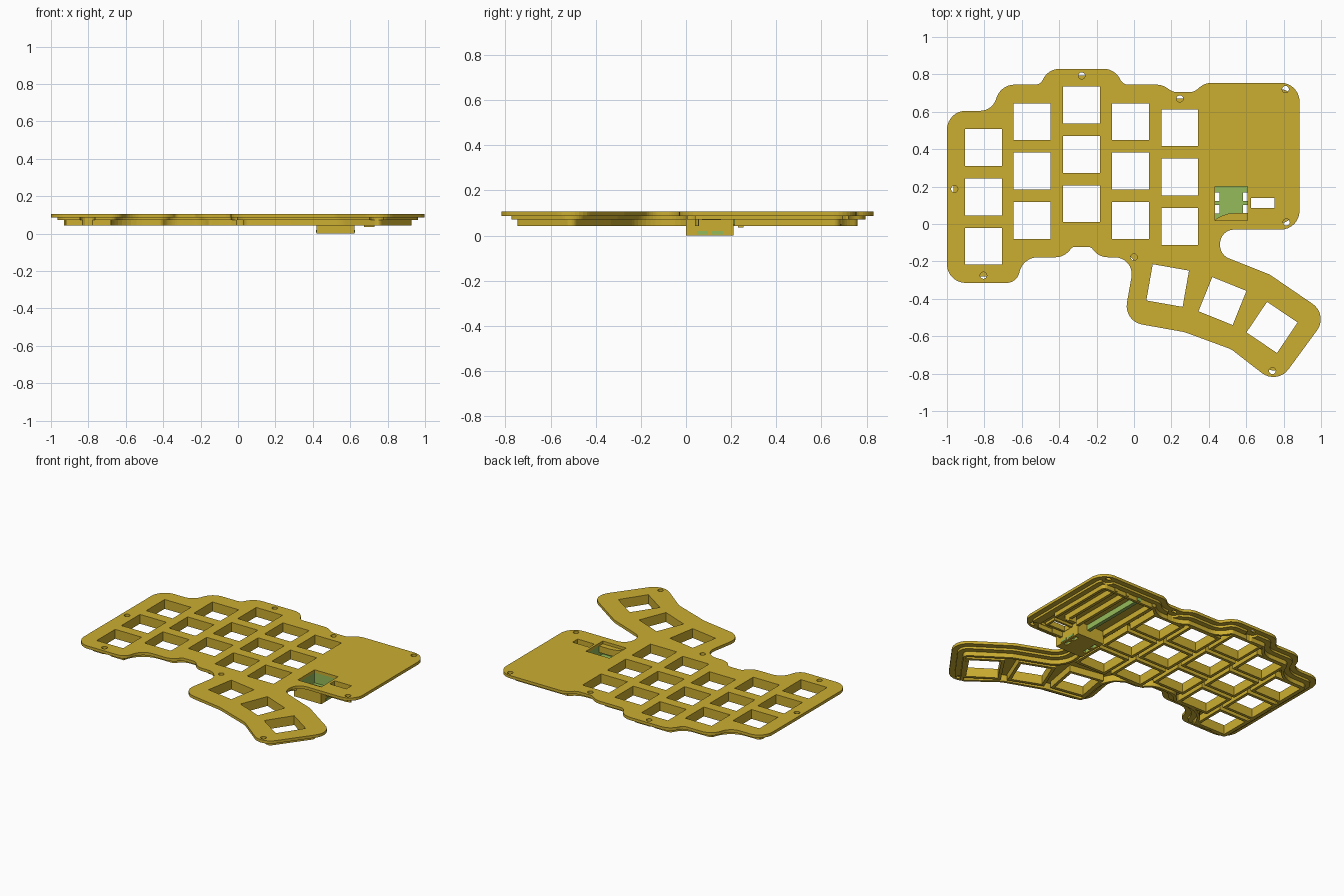
import bpy, bmesh, math
from mathutils import Vector

if "Cube" in bpy.data.objects:
    bpy.data.objects.remove(bpy.data.objects["Cube"])


def material(name, rgb):
    m = bpy.data.materials.new(name)
    m.diffuse_color = (*rgb, 1)
    m.use_nodes = True
    m.node_tree.nodes["Principled BSDF"].inputs["Base Color"].default_value = m.diffuse_color
    return m


GOLD = material("mustard", (0.60, 0.42, 0.03))
GREEN = material("leaf_green", (0.30, 0.50, 0.10))

# Plate outline, clockwise: corner x, corner y, fillet radius
OUTLINE = [
    (-1, .605, .1), (-.76, .605, .09), (-.71, .745, .1), (-.50, .745, .045),
    (-.46, .83, .1), (-.10, .83, .1), (-.06, .745, .045), (.15, .745, .1),
    (.21, .705, .06), (.32, .705, .06), (.38, .755, .1), (.885, .755, .1),
    (.885, -.03, .1), (.46, -.03, .075), (.46, -.165, .075), (.725, -.27, .1),
    (1.04, -.485, .1), (.765, -.86, .1), (.52, -.67, .1), (.27, -.578, .1),
    (-.055, -.52, .1), (.005, -.178, .09), (-.19, -.178, .1), (-.23, -.122, .03),
    (-.33, -.122, .03), (-.37, -.178, .1), (-.595, -.178, .1), (-.625, -.315, .07),
    (-1, -.315, .1)]


def outline(d=0, steps=8):
    """Filleted outline, moved inward by d."""
    out, n = [], len(OUTLINE)
    for i in range(n):
        x, y, r = OUTLINE[i]
        p = Vector((x, y))
        a = (p - Vector(OUTLINE[i - 1][:2])).normalized()
        b = (Vector(OUTLINE[(i + 1) % n][:2]) - p).normalized()
        turn = math.atan2(a.x * b.y - a.y * b.x, a.dot(b))
        s = 1 if turn < 0 else -1
        na = Vector((a.y, -a.x))
        c = p - a * r * math.tan(abs(turn) / 2) + na * s * r
        rad = r - s * d
        if s > 0:
            rad = max(rad, .002)
        for k in range(steps + 1):
            t = math.atan2(na.y, na.x) + turn * k / steps
            out.append((c.x - s * rad * math.cos(t), c.y - s * rad * math.sin(t)))
    return out


def rect(x0, x1, y0, y1):
    return [(x0, y0), (x1, y0), (x1, y1), (x0, y1)]


def circle(x, y, r, n=20):
    return [(x + r * math.cos(2 * math.pi * k / n),
             y + r * math.sin(2 * math.pi * k / n)) for k in range(n)]


def key_square(x, y, deg, half):
    c, s = math.cos(math.radians(deg)), math.sin(math.radians(deg))
    return [(x + c * u - s * v, y + s * u + c * v)
            for u, v in rect(-half, half, -half, half)]


def evaluated_mesh(ob):
    bpy.context.view_layer.update()
    dg = bpy.context.evaluated_depsgraph_get()
    return bpy.data.meshes.new_from_object(ob.evaluated_get(dg))


def slab(name, loops, z0, z1, mat, cutter=None):
    """Extrude nested loops (inner loops become holes) from z0 to z1."""
    cu = bpy.data.curves.new(name, 'CURVE')
    cu.dimensions, cu.fill_mode, cu.extrude = '2D', 'BOTH', (z1 - z0) / 2
    for pts in loops:
        sp = cu.splines.new('POLY')
        sp.points.add(len(pts) - 1)
        for q, (x, y) in zip(sp.points, pts):
            q.co = (x, y, 0, 1)
        sp.use_cyclic_u = True
    tmp = bpy.data.objects.new(name + "_profile", cu)
    bpy.context.collection.objects.link(tmp)
    me = evaluated_mesh(tmp)
    bpy.data.objects.remove(tmp)
    bm = bmesh.new()
    bm.from_mesh(me)
    bmesh.ops.remove_doubles(bm, verts=bm.verts, dist=1e-5)
    bmesh.ops.translate(bm, verts=bm.verts, vec=(0, 0, (z0 + z1) / 2))
    bmesh.ops.recalc_face_normals(bm, faces=bm.faces)
    for f in bm.faces:
        f.smooth = False
    bm.to_mesh(me)
    bm.free()
    me.materials.clear()
    me.materials.append(mat)
    ob = bpy.data.objects.new(name, me)
    bpy.context.collection.objects.link(ob)
    if cutter:
        mod = ob.modifiers.new("notches", 'BOOLEAN')
        mod.operation, mod.solver, mod.object = 'DIFFERENCE', 'EXACT', cutter
        cut = evaluated_mesh(ob)
        ob.modifiers.clear()
        ob.data = cut
    return ob


# Key positions: staggered columns and fanned thumb keys
COLUMNS = [(-.805, .145), (-.545, .283), (-.28, .372), (-.018, .283), (.245, .251)]
keys = [(x, y + k * .264, 0) for x, y in COLUMNS for k in (-1, 0, 1)]
keys += [(.18, -.329, -10), (.473, -.412, -22), (.738, -.553, -34)]
HALF = .0985
key_holes = [key_square(*k, HALF) for k in keys]
SCREWS = [(-.96, .187), (-.28, .793), (.245, .67), (.81, .72), (.815, .01),
          (0, -.178), (.74, -.785), (-.805, -.275)]
WELL = rect(.432, .608, .02, .20)
WINDOW = rect(.625, .75, .085, .14)

# Top plate
slab("top_plate", [outline()] + key_holes + [circle(*s, .018) for s in SCREWS]
     + [WELL, WINDOW], .087, .106, GOLD)

# Stepped rim and perimeter wall, notched around the screws
notches = [circle(*s, .04) for s in SCREWS]
screw_cut = slab("screw_cutter", notches, .03, .0868, GOLD)
wall_cut = slab("wall_cutter", notches + [rect(.7, .95, .055, .215)], .03, .08, GOLD)
slab("rim_step", [outline(.035), outline(.088)], .072, .087, GOLD, screw_cut)
slab("perimeter_wall", [outline(.07), outline(.088)], .043, .072, GOLD, wall_cut)
for c in (screw_cut, wall_cut):
    bpy.data.objects.remove(c)

# Frames below each key opening
slab("key_frames", key_holes + [key_square(*k, HALF + .02) for k in keys],
     .043, .087, GOLD)

# Controller bay: ribs under the blank area
slab("bay_ribs", [rect(.405, .43, .215, .69), rect(.62, .64, .215, .69),
                  rect(.71, .73, .215, .69)], .05, .087, GOLD)
slab("bay_rail", [rect(.525, .55, .20, .69)], .05, .087, GREEN)
slab("bay_clip", [rect(.675, .73, .23, .255)], .036, .087, GOLD)
slab("window_frame", [WINDOW, rect(.623, .765, .07, .155)], .07, .087, GOLD)

# Socket well with slotted floor
SLOTS = [rect(x, x + .024, y, y + .046) for x in (.4325, .5835) for y in (.055, .123)]
slab("well_shell", [rect(.42, .622, 0, .21), rect(.426, .614, .014, .206)],
     0, .087, GOLD)
slab("well_liner", [rect(.426, .614, .014, .206), WELL], .006, .087, GREEN)
slab("well_base", [rect(.426, .614, .014, .206)] + SLOTS, 0, .006, GOLD)
slab("well_floor", [WELL] + SLOTS, .006, .018, GREEN)
slab("well_side_slots", [rect(x, x + .004, y, y + .05)
                         for x in (.4175, .6205) for y in (.048, .115)],
     .006, .02, GREEN)
